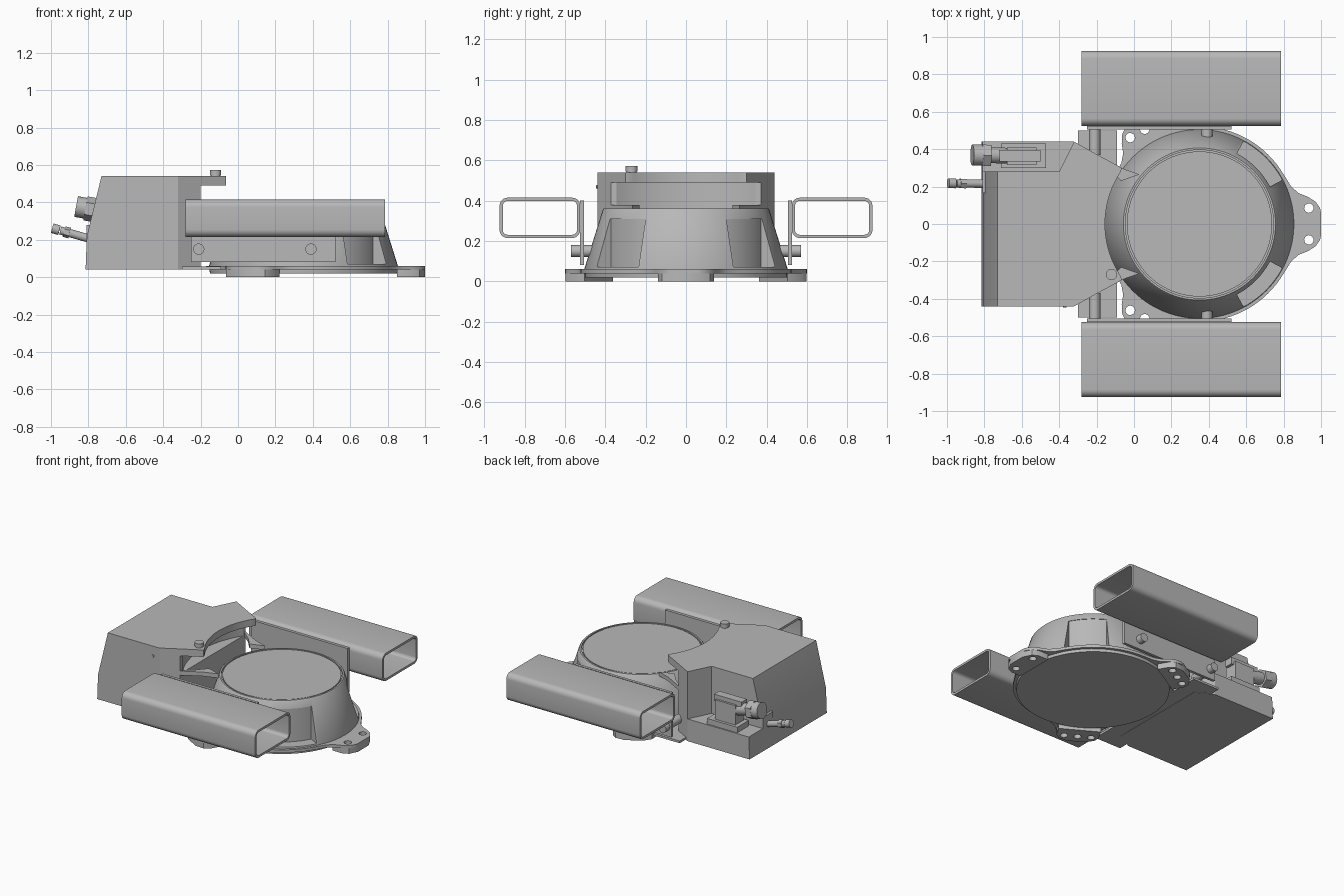
import bpy, bmesh
from math import cos, sin, pi, radians
from mathutils import Vector, Matrix

if "Cube" in bpy.data.objects:
    bpy.data.objects.remove(bpy.data.objects["Cube"])

grey = bpy.data.materials.new("machine_grey")
grey.use_nodes = True
grey.diffuse_color = (0.48, 0.48, 0.48, 1)
grey.node_tree.nodes["Principled BSDF"].inputs["Base Color"].default_value = (0.48, 0.48, 0.48, 1)
HUB = Vector((0.35, 0, 0))


def finish(name, bm, smooth=True):
    bmesh.ops.remove_doubles(bm, verts=bm.verts, dist=1e-5)
    bmesh.ops.recalc_face_normals(bm, faces=bm.faces)
    me = bpy.data.meshes.new(name)
    bm.to_mesh(me)
    bm.free()
    ob = bpy.data.objects.new(name, me)
    bpy.context.collection.objects.link(ob)
    me.materials.append(grey)
    if smooth:
        shade(ob)
    return ob


def activate(ob):
    bpy.ops.object.select_all(action='DESELECT')
    ob.select_set(True)
    bpy.context.view_layer.objects.active = ob


def shade(ob):
    activate(ob)
    bpy.ops.object.shade_smooth_by_angle(angle=radians(30))


def prism(name, pts, lo, hi, axis='z'):
    """Extrude an outline along z, or an x-z outline along y."""
    bm = bmesh.new()
    place = (lambda p: (p[0], p[1], lo)) if axis == 'z' else (lambda p: (p[0], lo, p[1]))
    face = bm.faces.new([bm.verts.new(place(p)) for p in pts])
    ext = bmesh.ops.extrude_face_region(bm, geom=[face])
    step = (0, 0, hi - lo) if axis == 'z' else (0, hi - lo, 0)
    bmesh.ops.translate(bm, vec=step, verts=[v for v in ext['geom'] if isinstance(v, bmesh.types.BMVert)])
    return finish(name, bm)


def box(name, lo, hi):
    return prism(name, [(lo[0], lo[1]), (hi[0], lo[1]), (hi[0], hi[1]), (lo[0], hi[1])], lo[2], hi[2])


def rod(name, a, b, r, n=24):
    a, b = Vector(a), Vector(b)
    bm = bmesh.new()
    turn = (b - a).to_track_quat('Z', 'Y').to_matrix().to_4x4()
    bmesh.ops.create_cone(bm, cap_ends=True, segments=n, radius1=r, radius2=r, depth=(b - a).length,
                          matrix=Matrix.Translation((a + b) / 2) @ turn)
    return finish(name, bm)


def arc(r, a0, a1, n):
    return [(HUB.x + r * cos(radians(a0 + (a1 - a0) * i / n)),
             r * sin(radians(a0 + (a1 - a0) * i / n))) for i in range(n + 1)]


def spin(pts, deg):
    c, s = cos(radians(deg)), sin(radians(deg))
    return [(HUB.x + x * c - y * s, x * s + y * c) for x, y in pts]


def cut(ob, *cutters):
    for c in cutters:
        c.hide_render = True
        activate(ob)
        m = ob.modifiers.new("cut", 'BOOLEAN')
        m.operation, m.solver, m.object = 'DIFFERENCE', 'EXACT', c
        bpy.ops.object.modifier_apply(modifier=m.name)
        bpy.data.objects.remove(c)
    shade(ob)


# Conical hub with a grooved lid
bm = bmesh.new()
profile = [(0, .02), (.5, .02), (.505, .06), (.413, .355), (.407, .362), (.396, .362),
           (.396, .35), (.388, .35), (.388, .36), (0, .36)]
verts = [bm.verts.new((HUB.x + r, 0, z)) for r, z in profile]
edges = [bm.edges.new(p) for p in zip(verts, verts[1:])]
bmesh.ops.spin(bm, geom=verts + edges, cent=HUB, axis=(0, 0, 1), angle=2 * pi, steps=96)
hub = finish("hub", bm)
for a in (28, -62):
    cut(hub, prism("pocket_cutter", arc(.422, a, a + 34, 12) + arc(.7, a + 34, a, 12), .07, .31))

# Flange with three drilled ears and feet
half_ear = [(.46, .25), (.49, .2), (.53, .165), (.58, .145), (.62, .12), (.645, .085), (.65, .06)]
ear = [(x, -y) for x, y in half_ear] + half_ear[::-1]
outline = []
for a in (0, 120, 240):
    outline += spin(ear, a) + arc(.522, a + 31, a + 89, 16)
flange = prism("flange", outline, .04, .06)
for a in (0, 120, 240):
    foot = prism("foot", spin([(.5, -.14), (.58, -.14), (.62, -.12), (.65, -.06),
                               (.65, .06), (.62, .12), (.58, .14), (.5, .14)], a), 0, .04)
    for y in ((-.085, .085) if a == 0 else (-.09, 0, .09)):
        x, yy = spin([(.585, y)], a)[0]
        for part in (flange, foot):
            cut(part, rod("hole_cutter", (x, yy, -.1), (x, yy, .2), .025))
box("base_plate", (-.3, -.5, .042), (-.09, .5, .058))

# Housing with a sloping end, tapered front corners, a corner notch and an open front
housing = prism("housing", [(-.815, .04), (-.2, .04), (-.2, .54), (-.73, .54), (-.808, .22)], -.44, .44, 'y')
cut(housing,
    prism("notch_cutter", [(-.9, .28), (-.4, .28), (-.31, .46), (-.31, .6), (-.9, .6)], .2, .7),
    prism("opening_cutter", arc(.65, 0, 355, 71), .36, .49))
for s in (-1, 1):
    cut(housing, prism("corner_cutter", [(-.32, s * .44), (-.1, s * .317), (-.1, s * .6), (-.32, s * .6)], 0, .7))
prism("cover_lip", [(-.2, -.373), (-.065, -.3)] + arc(.505, 213.7, 146.3, 24) + [(-.065, .3), (-.2, .373)], .49, .54)
rod("cover_bolt", (-.12, -.27, .5), (-.12, -.27, .555), .025)
rod("cover_bolt_head", (-.12, -.27, .545), (-.12, -.27, .572), .03)

# Parts mirrored front and back
for s in (-1, 1):
    prism("gusset_arm", [(-.25, s * .4), (-.07, s * .3), (.03, s * .265), (-.07, s * .23), (-.13, s * .3)], .35, .38)
    box("side_plate", (-.25, min(s * .505, s * .525), .08), (.52, max(s * .505, s * .525), .4))
    for x, y in ((-.21, .37), (.39, .43)):
        rod("side_bolt", (x, s * y, .15), (x, s * .57, .15), .03)

    # Rectangular tube with rounded corners
    def ring(t):
        pts = []
        r = .04 - t
        for i, (cy, cz) in enumerate(((.885, .375), (.565, .375), (.565, .255), (.885, .255))):
            for k in range(7):
                a = pi / 2 * (i + k / 6)
                pts.append((s * (cy + r * cos(a)), cz + r * sin(a)))
        return pts
    bm = bmesh.new()
    loops = [[bm.verts.new((x, y, z)) for y, z in ring(t)]
             for x, t in ((-.28, 0), (.785, 0), (.785, .016), (-.28, .016))]
    n = len(loops[0])
    for j in range(4):
        a, b = loops[j], loops[(j + 1) % 4]
        for i in range(n):
            bm.faces.new((a[i], a[(i + 1) % n], b[(i + 1) % n], b[i]))
    finish("side_tube", bm)

# Housing rivets
for z in (.1, .47):
    rod("rivet", (-.37, -.43, z), (-.37, -.446, z), .009, 12)

# Large cable connector on the notch floor
box("connector_base", (-.71, .3, .19), (-.47, .43, .24))
box("connector_block", (-.68, .315, .23), (-.52, .41, .38))
box("connector_latch", (-.72, .335, .36), (-.5, .395, .41))
rod("connector_neck", (-.66, .365, .335), (-.79, .368, .365), .042)
rod("connector_nut", (-.77, .367, .36), (-.815, .368, .368), .065, 6)
rod("connector_gland", (-.80, .368, .366), (-.865, .369, .378), .056)

# Small cable connector on the sloping end
box("connector_mount", (-.81, .165, .1), (-.73, .28, .28))
rod("small_connector", (-.79, .215, .205), (-.95, .217, .25), .022)
rod("small_connector_nut", (-.9, .216, .236), (-.93, .217, .244), .029, 6)
rod("small_connector_tip", (-.955, .217, .251), (-.993, .218, .262), .026)
